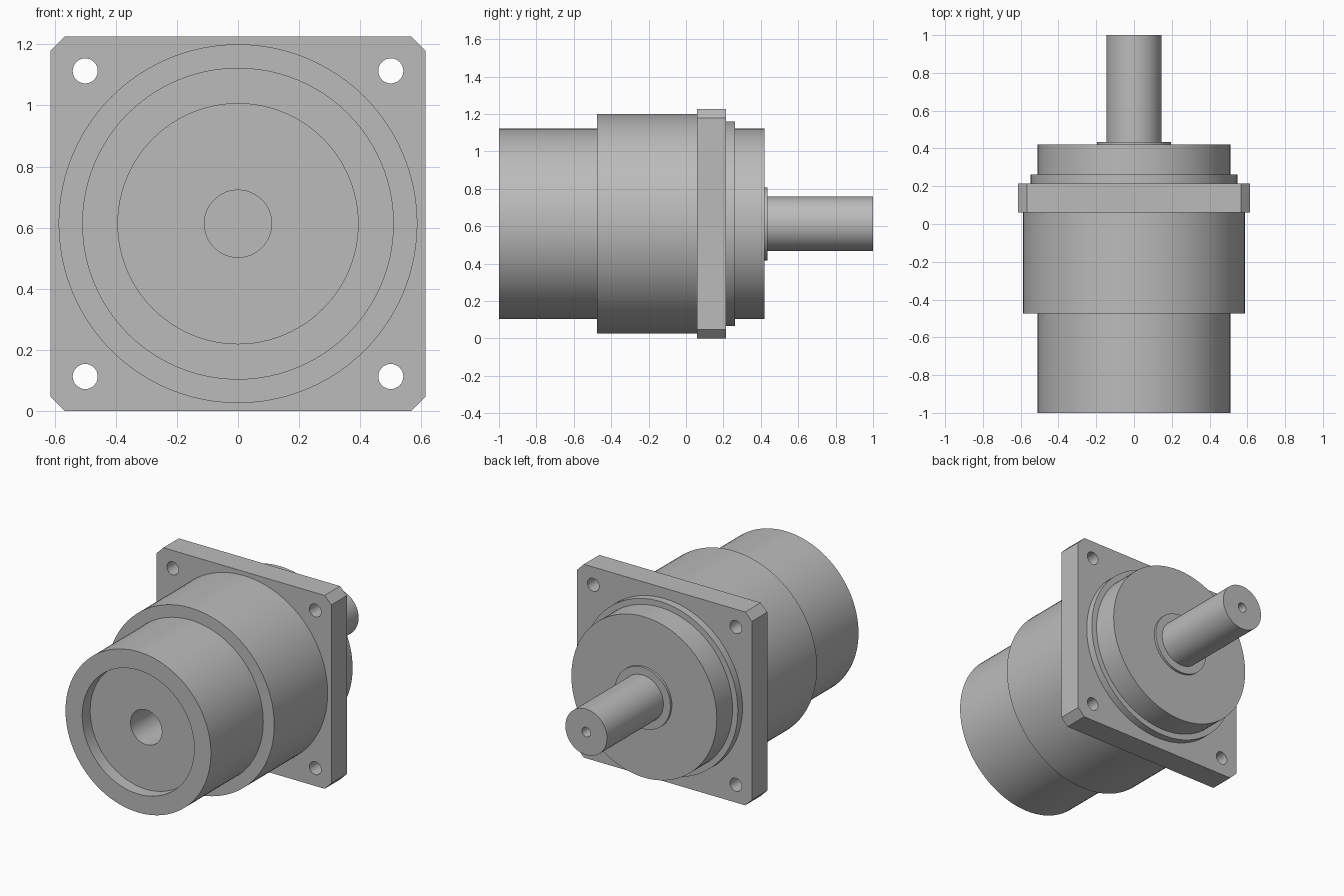
import bpy, bmesh, math
from mathutils import Matrix, Vector

cube = bpy.data.objects.get("Cube")
if cube:
    bpy.data.objects.remove(cube, do_unlink=True)

AXIS_Z = 0.613   # height of the shaft axis, also half the flange width
SEGMENTS = 96

metal = bpy.data.materials.new("machined grey")
metal.use_nodes = True
GREY = (0.5, 0.5, 0.5, 1)
metal.diffuse_color = GREY
metal.node_tree.nodes["Principled BSDF"].inputs["Base Color"].default_value = GREY


def finish(name, bm):
    """Turn a bmesh into a smooth shaded object with sharp edges kept."""
    bmesh.ops.recalc_face_normals(bm, faces=bm.faces)
    mesh = bpy.data.meshes.new(name)
    bm.to_mesh(mesh)
    bm.free()
    mesh.materials.append(metal)
    obj = bpy.data.objects.new(name, mesh)
    bpy.context.collection.objects.link(obj)
    obj.location.z = AXIS_Z
    bpy.ops.object.select_all(action="DESELECT")
    obj.select_set(True)
    bpy.context.view_layer.objects.active = obj
    bpy.ops.object.shade_smooth_by_angle(angle=math.radians(30))
    return obj


def lathe(name, profile):
    """Revolve (radius, y) points around the y axis."""
    bm = bmesh.new()
    verts = [bm.verts.new((r, y, 0)) for r, y in profile]
    edges = [bm.edges.new(pair) for pair in zip(verts, verts[1:])]
    bmesh.ops.spin(bm, geom=verts + edges, cent=(0, 0, 0), axis=(0, 1, 0),
                   angle=math.tau, steps=SEGMENTS)
    bmesh.ops.remove_doubles(bm, verts=bm.verts, dist=1e-5)
    return finish(name, bm)


def cylinder(name, radius, y0, y1):
    return lathe(name, [(0, y0), (radius, y0), (radius, y1), (0, y1)])


# Input end: cup with a recessed face and a blind bore
lathe("input_housing", [(0, -0.5), (0.11, -0.5), (0.11, -0.92), (0.393, -0.92),
                        (0.393, -1), (0.51, -1), (0.51, -0.46), (0, -0.46)])

# Stepped body on both sides of the flange
cylinder("main_housing", 0.587, -0.475, 0.1)
cylinder("pilot_ring", 0.547, 0.15, 0.262)
cylinder("output_boss", 0.51, 0.2, 0.42)
cylinder("seal_ring", 0.195, 0.4, 0.435)

# Output shaft with a centre hole in its end
lathe("output_shaft", [(0, 0.41), (0.146, 0.41), (0.146, 1), (0.03, 1),
                       (0.03, 0.88), (0, 0.86)])

# Square mounting flange with clipped corners and four bolt holes
HALF, CLIP, BOLT, BOLT_R = AXIS_Z, 0.047, 0.5, 0.041
FRONT, BACK = 0.06, 0.215
bm = bmesh.new()


def loop(points):
    verts = [bm.verts.new((x, FRONT, z)) for x, z in points]
    return [bm.edges.new((v, verts[i - 1])) for i, v in enumerate(verts)]


outline = []
for quarter in range(4):
    turn = Matrix.Rotation(quarter * math.pi / 2, 2)
    outline += [turn @ Vector((HALF, HALF - CLIP)), turn @ Vector((HALF - CLIP, HALF))]
edges = loop(outline)
for sx in (-1, 1):
    for sz in (-1, 1):
        edges += loop([(sx * BOLT + BOLT_R * math.cos(a * math.tau / 32),
                        sz * BOLT + BOLT_R * math.sin(a * math.tau / 32))
                       for a in range(32)])
bmesh.ops.triangle_fill(bm, edges=edges, use_beauty=True, use_dissolve=False,
                        normal=(0, -1, 0))
result = bmesh.ops.extrude_face_region(bm, geom=bm.faces[:], use_keep_orig=True)
moved = [g for g in result["geom"] if isinstance(g, bmesh.types.BMVert)]
bmesh.ops.translate(bm, verts=moved, vec=(0, BACK - FRONT, 0))
finish("mounting_flange", bm)
